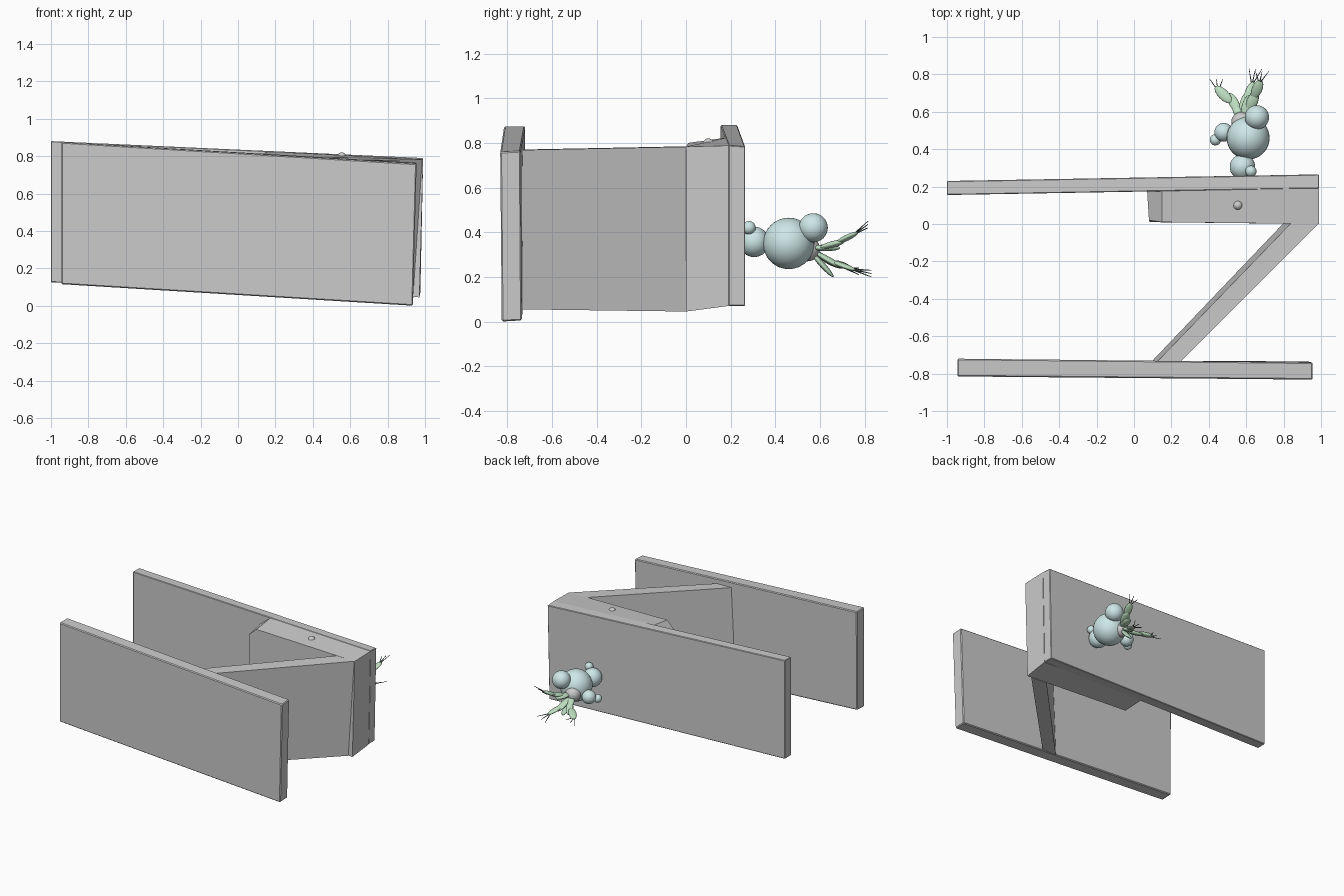
import bpy, bmesh, math
from mathutils import Vector

def material(name, color):
    m = bpy.data.materials.new(name)
    m.diffuse_color = color
    return m

BLUE = material("pale_blue", (0.62, 0.80, 0.80, 1))
GREEN = material("leaf_green", (0.50, 0.72, 0.52, 1))
DARK = material("dark_spine", (0.12, 0.16, 0.14, 1))

def loft(name, ring_a, ring_b, bevel=0.0):
    """Solid between two matching outlines."""
    bm = bmesh.new()
    a = [bm.verts.new(p) for p in ring_a]
    b = [bm.verts.new(p) for p in ring_b]
    bm.faces.new(a)
    bm.faces.new(b)
    n = len(a)
    for i in range(n):
        j = (i + 1) % n
        bm.faces.new((a[i], a[j], b[j], b[i]))
    bmesh.ops.recalc_face_normals(bm, faces=bm.faces)
    if bevel:
        bmesh.ops.bevel(bm, geom=bm.edges[:], offset=bevel, segments=1, affect='EDGES')
    me = bpy.data.meshes.new(name)
    bm.to_mesh(me)
    bm.free()
    ob = bpy.data.objects.new(name, me)
    bpy.context.collection.objects.link(ob)
    return ob

def ball(name, loc, r, mat=None, scale=(1, 1, 1), seg=32):
    bpy.ops.mesh.primitive_uv_sphere_add(segments=seg, ring_count=seg // 2, radius=r, location=loc)
    ob = bpy.context.object
    ob.name = name
    ob.scale = scale
    bpy.ops.object.shade_smooth()
    if mat:
        ob.data.materials.append(mat)
    return ob

def leaf(name, a, b, width, thick):
    """Flattened ellipsoid stretched from a to b."""
    a, b = Vector(a), Vector(b)
    ob = ball(name, (a + b) / 2, 1, GREEN, (width, thick, (b - a).length / 2), 16)
    ob.rotation_mode = 'QUATERNION'
    ob.rotation_quaternion = (b - a).to_track_quat('Z', 'Y')

def spine(name, a, b):
    a, b = Vector(a), Vector(b)
    bpy.ops.mesh.primitive_cone_add(vertices=6, radius1=0.004, radius2=0.0015,
                                    depth=(b - a).length, location=(a + b) / 2)
    ob = bpy.context.object
    ob.name = name
    ob.rotation_mode = 'QUATERNION'
    ob.rotation_quaternion = (b - a).to_track_quat('Z', 'Y')
    ob.data.materials.append(DARK)

# Front panel, drooping to the right
loft("front_panel",
     [(-0.945, -0.815, 0.115), (-0.945, -0.725, 0.12), (-0.945, -0.72, 0.875), (-0.945, -0.815, 0.875)],
     [(0.935, -0.825, 0.0), (0.935, -0.735, 0.005), (0.955, -0.74, 0.765), (0.955, -0.832, 0.76)], 0.006)

# Back panel
loft("back_panel",
     [(-1.0, 0.155, 0.125), (-1.0, 0.23, 0.125), (-1.0, 0.23, 0.88), (-1.0, 0.155, 0.88)],
     [(0.975, 0.19, 0.07), (0.975, 0.265, 0.07), (0.99, 0.265, 0.785), (0.99, 0.19, 0.79)], 0.004)

# Short block against the back panel, clipped at its upper left corner
loft("back_block",
     [(0.085, 0.01, 0.09), (0.97, 0.0, 0.045), (0.99, 0.0, 0.783), (0.15, 0.01, 0.80), (0.08, 0.02, 0.74)],
     [(0.085, 0.19, 0.10), (0.975, 0.19, 0.07), (0.99, 0.19, 0.788), (0.15, 0.19, 0.825), (0.07, 0.18, 0.76)])

# Diagonal panel joining the block to the front panel
loft("diagonal_panel",
     [(0.80, 0.005, 0.05), (0.94, 0.005, 0.045), (0.99, 0.005, 0.783), (0.84, 0.005, 0.785)],
     [(0.08, -0.75, 0.058), (0.20, -0.75, 0.055), (0.235, -0.75, 0.768), (0.11, -0.75, 0.77)])

# Pin on top of the block
ball("top_pin", (0.555, 0.10, 0.795), 0.025)

# Cluster of round bulbs
bulbs = [("main", 0.61, 0.46, 0.35, 0.115), ("upper", 0.657, 0.57, 0.42, 0.065),
         ("neck", 0.58, 0.305, 0.357, 0.068), ("neck_small", 0.625, 0.282, 0.42, 0.03),
         ("side", 0.48, 0.49, 0.305, 0.05), ("side_small", 0.435, 0.45, 0.29, 0.03)]
for n, x, y, z, r in bulbs:
    ball("bulb_" + n, (x, y, z), r, BLUE)

# Dark core where the leaves sprout
ball("leaf_core", (0.575, 0.545, 0.325), 0.055)

# Three branches of leaves: (start, end, width, thickness)
leaves = [
    ((0.575, 0.56, 0.32), (0.535, 0.64, 0.27), 0.024, 0.014),
    ((0.56, 0.60, 0.29), (0.505, 0.70, 0.24), 0.026, 0.013),
    ((0.52, 0.65, 0.27), (0.435, 0.735, 0.24), 0.028, 0.014),
    ((0.58, 0.56, 0.31), (0.585, 0.66, 0.20), 0.026, 0.013),
    ((0.58, 0.58, 0.31), (0.605, 0.70, 0.24), 0.028, 0.014),
    ((0.595, 0.65, 0.27), (0.64, 0.76, 0.23), 0.024, 0.012),
    ((0.59, 0.56, 0.33), (0.62, 0.69, 0.33), 0.030, 0.015),
    ((0.61, 0.60, 0.33), (0.655, 0.71, 0.36), 0.030, 0.015),
    ((0.635, 0.67, 0.35), (0.68, 0.77, 0.40), 0.028, 0.013)]
for i, (a, b, w, t) in enumerate(leaves):
    leaf(f"leaf_{i + 1}", a, b, w, t)

# Thin spines fanning from the branch tips
for k, (tip, d) in enumerate([((0.45, 0.71, 0.24), (-0.1, 0.65, -0.15)),
                              ((0.63, 0.74, 0.235), (0.2, 0.9, -0.2)),
                              ((0.67, 0.75, 0.39), (0.15, 0.65, 0.45))]):
    for j in (-1, 0, 1):
        end = Vector(tip) + 0.1 * (Vector(d) + Vector((0.35 * j, 0, 0.15 * j)))
        spine(f"spine_{k + 1}_{j + 2}", tip, end)
